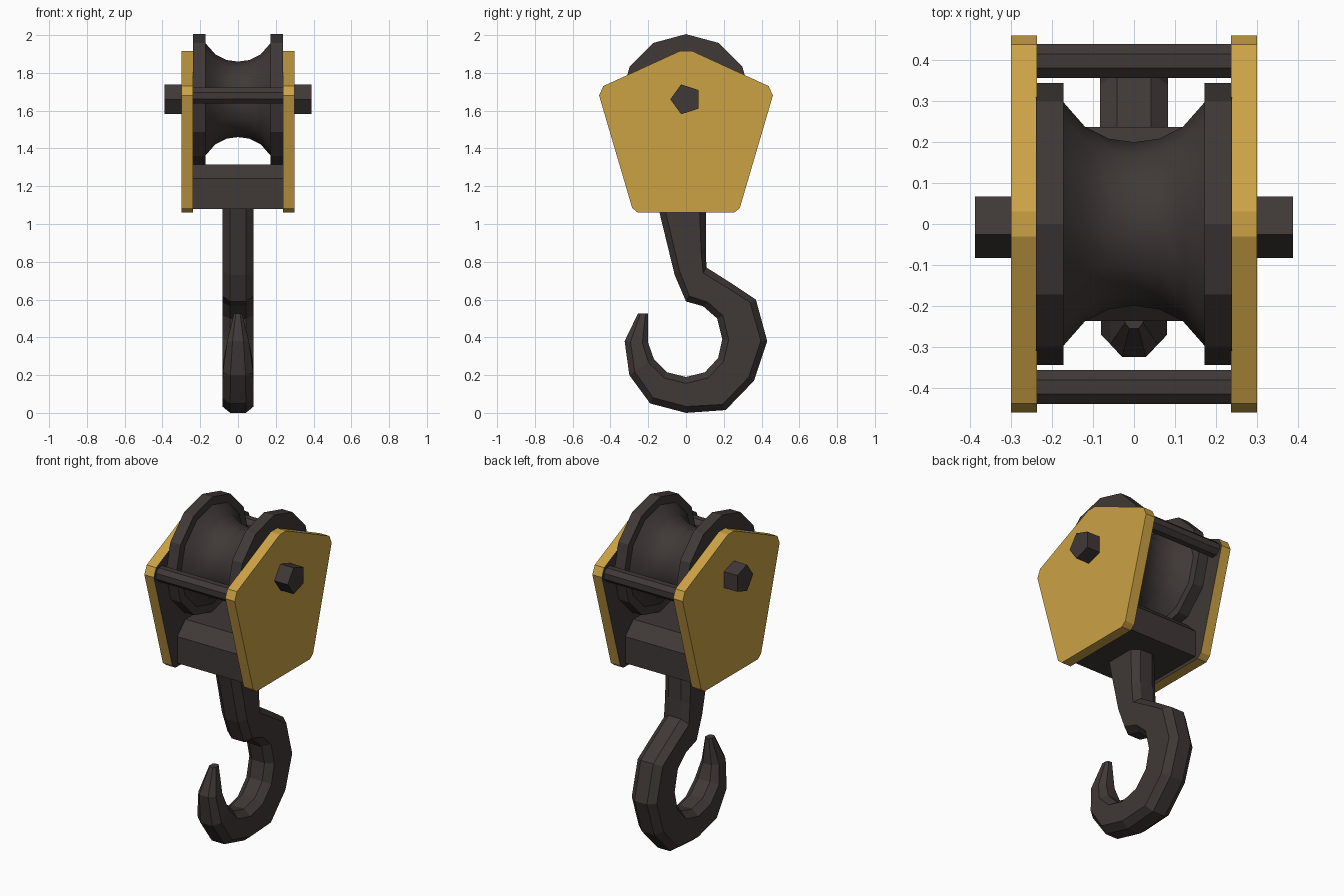
import bpy, bmesh
from math import sin, cos, pi

cube = bpy.data.objects.get("Cube")
if cube:
    bpy.data.objects.remove(cube, do_unlink=True)


def make_material(name, color):
    m = bpy.data.materials.new(name)
    m.use_nodes = True
    m.diffuse_color = color
    m.node_tree.nodes["Principled BSDF"].inputs["Base Color"].default_value = color
    return m


GOLD = make_material("golden yellow", (0.60, 0.36, 0.06, 1))
DARK = make_material("dark iron", (0.05, 0.04, 0.038, 1))


def loft(name, rings, mats, capped=True):
    """Join a row of equal rings of points into a skin."""
    bm = bmesh.new()
    rows = [[bm.verts.new(p) for p in ring] for ring in rings]
    n = len(rows[0])
    for a, b in zip(rows, rows[1:]):
        for i in range(n):
            j = (i + 1) % n
            bm.faces.new((a[i], a[j], b[j], b[i]))
    if capped:
        bm.faces.new(rows[0])
        bm.faces.new(rows[-1])
    bmesh.ops.recalc_face_normals(bm, faces=bm.faces)
    mesh = bpy.data.meshes.new(name)
    bm.to_mesh(mesh)
    bm.free()
    for m in mats:
        mesh.materials.append(m)
    obj = bpy.data.objects.new(name, mesh)
    bpy.context.collection.objects.link(obj)
    return obj


def prism(name, profile, x0, x1, mats):
    """Extrude a (y, z) profile along x."""
    return loft(name, [[(x, y, z) for y, z in profile] for x in (x0, x1)], mats)


def polygon(sides, radius, y, z, turn=0.0):
    return [(y + radius * cos(turn + 2 * pi * i / sides),
             z + radius * sin(turn + 2 * pi * i / sides)) for i in range(sides)]


def mirrored(half):
    return half + [(-y, z) for y, z in reversed(half)]


AXLE_Z = 1.66
INNER, OUTER = 0.237, 0.30

# Side plates, golden outside with dark inner faces
plate = mirrored([(0.255, 1.06), (0.285, 1.085), (0.46, 1.68), (0.438, 1.73), (0.03, 1.917)])
for side, label in ((1, "left"), (-1, "right")):
    obj = prism(label + "_side_plate", plate, side * INNER, side * OUTER, [GOLD, DARK])
    for f in obj.data.polygons:
        if f.normal.x * side < -0.9:
            f.material_index = 1

# Axle through both plates
prism("axle", polygon(5, 0.083, 0, AXLE_Z, pi), -0.388, 0.388, [DARK])

# Pulley wheel: flat flanges and a smooth rope groove
half = [(0.239, 0.345), (0.172, 0.345), (0.172, 0.297), (0.12, 0.238), (0.06, 0.208)]
section = [(-x, r) for x, r in half] + [(0, 0.2)] + half[::-1]
wheel = loft("pulley_wheel",
             [[(x, y, z) for y, z in polygon(12, r, 0, AXLE_Z)] for x, r in section], [DARK])
for f in wheel.data.polygons:
    f.use_smooth = abs(f.center.x) < 0.17 and len(f.vertices) == 4

# Tie rods at the front and back
for side, label in ((-1, "front"), (1, "back")):
    prism(label + "_tie_rod", polygon(8, 0.045, side * 0.398, 1.68, pi / 8),
          -0.239, 0.239, [DARK])

# Cross block that carries the hook
prism("cross_block", mirrored([(0.237, 1.08), (0.237, 1.24), (0.16, 1.315)]),
      -0.239, 0.239, [DARK])

# Hook stations: inner (y, z), outer (y, z), half thickness
stations = [
    ((-0.15, 1.10), (0.105, 1.10), 0.083),
    ((-0.06, 0.73), (0.105, 0.88), 0.083),
    ((0.00, 0.59), (0.108, 0.77), 0.083),
    ((0.09, 0.565), (0.25, 0.68), 0.083),
    ((0.165, 0.50), (0.37, 0.60), 0.083),
    ((0.192, 0.39), (0.43, 0.38), 0.083),
    ((0.17, 0.29), (0.36, 0.17), 0.083),
    ((0.10, 0.215), (0.21, 0.015), 0.083),
    ((0.00, 0.19), (0.00, 0.00), 0.083),
    ((-0.10, 0.215), (-0.19, 0.05), 0.083),
    ((-0.17, 0.285), (-0.30, 0.20), 0.080),
    ((-0.20, 0.37), (-0.325, 0.38), 0.058),
    ((-0.20, 0.525), (-0.255, 0.525), 0.022),
]


def hook_ring(a, b, w):
    """Rectangle with cut corners between the inner and outer points."""
    length = ((b[0] - a[0]) ** 2 + (b[1] - a[1]) ** 2) ** 0.5
    cut = min(0.034 / length, 0.25)
    corners = [(0, 0.5), (cut, 1), (1 - cut, 1), (1, 0.5)]
    loop = corners + [(t, -s) for t, s in reversed(corners)]
    return [(s * w, a[0] + t * (b[0] - a[0]), a[1] + t * (b[1] - a[1])) for t, s in loop]


loft("hook", [hook_ring(*s) for s in stations], [DARK])
